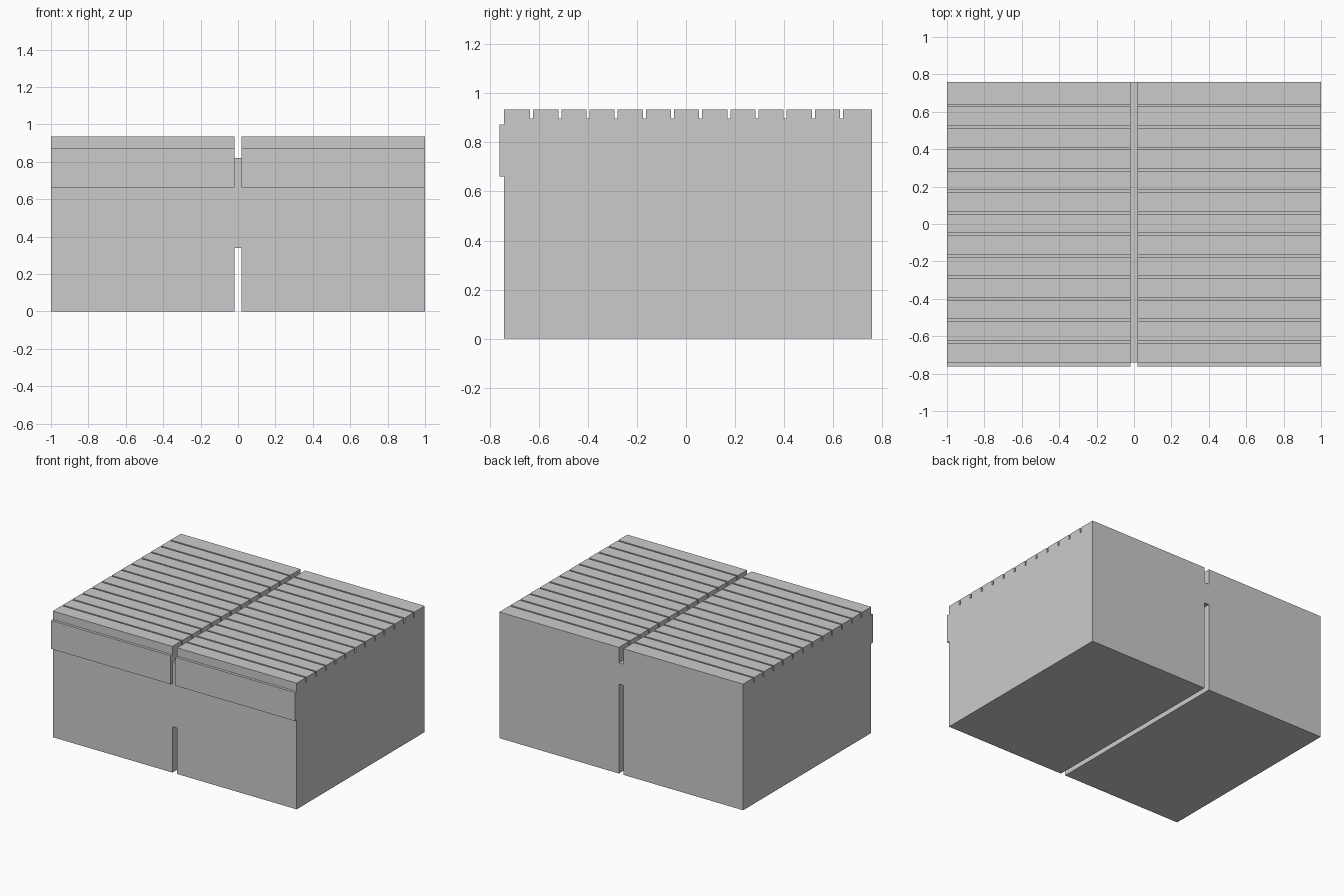
import bpy, bmesh

if "Cube" in bpy.data.objects:
    bpy.data.objects.remove(bpy.data.objects["Cube"])

GAP = 0.019                      # half width of the central slot
FRONT, BACK, TOP = -0.741, 0.759, 0.935


def extrude_x(name, profile, x0, x1):
    """Extrude a closed (y, z) profile along x."""
    bm = bmesh.new()
    face = bm.faces.new([bm.verts.new((x0, y, z)) for y, z in profile])
    out = bmesh.ops.extrude_face_region(bm, geom=[face])
    moved = [v for v in out["geom"] if isinstance(v, bmesh.types.BMVert)]
    bmesh.ops.translate(bm, verts=moved, vec=(x1 - x0, 0, 0))
    bmesh.ops.recalc_face_normals(bm, faces=bm.faces)
    mesh = bpy.data.meshes.new(name)
    bm.to_mesh(mesh)
    bm.free()
    obj = bpy.data.objects.new(name, mesh)
    bpy.context.collection.objects.link(obj)
    return obj


# Body side outline: front lip, then grooves between the top slats
profile = [(FRONT, 0), (FRONT, 0.662), (-0.761, 0.662), (-0.761, 0.873),
           (FRONT, 0.873), (FRONT, TOP)]
for i in range(12):
    y = -0.629 + i * 0.1148
    profile += [(y - 0.006, TOP), (y - 0.006, 0.897),
                (y + 0.006, 0.897), (y + 0.006, TOP)]
profile += [(BACK, TOP), (BACK, 0)]

# Two mirrored half bodies
body = extrude_x("slatted_body", profile, GAP, 1.0)
mirror = body.modifiers.new("mirror", 'MIRROR')
mirror.use_axis[0] = True

# Central web: full-depth bar with a front panel hanging below it
extrude_x("centre_web",
          [(FRONT, 0.34), (FRONT, 0.82), (BACK, 0.82), (BACK, 0.662),
           (FRONT + 0.04, 0.662), (FRONT + 0.04, 0.34)],
          -GAP, GAP)
